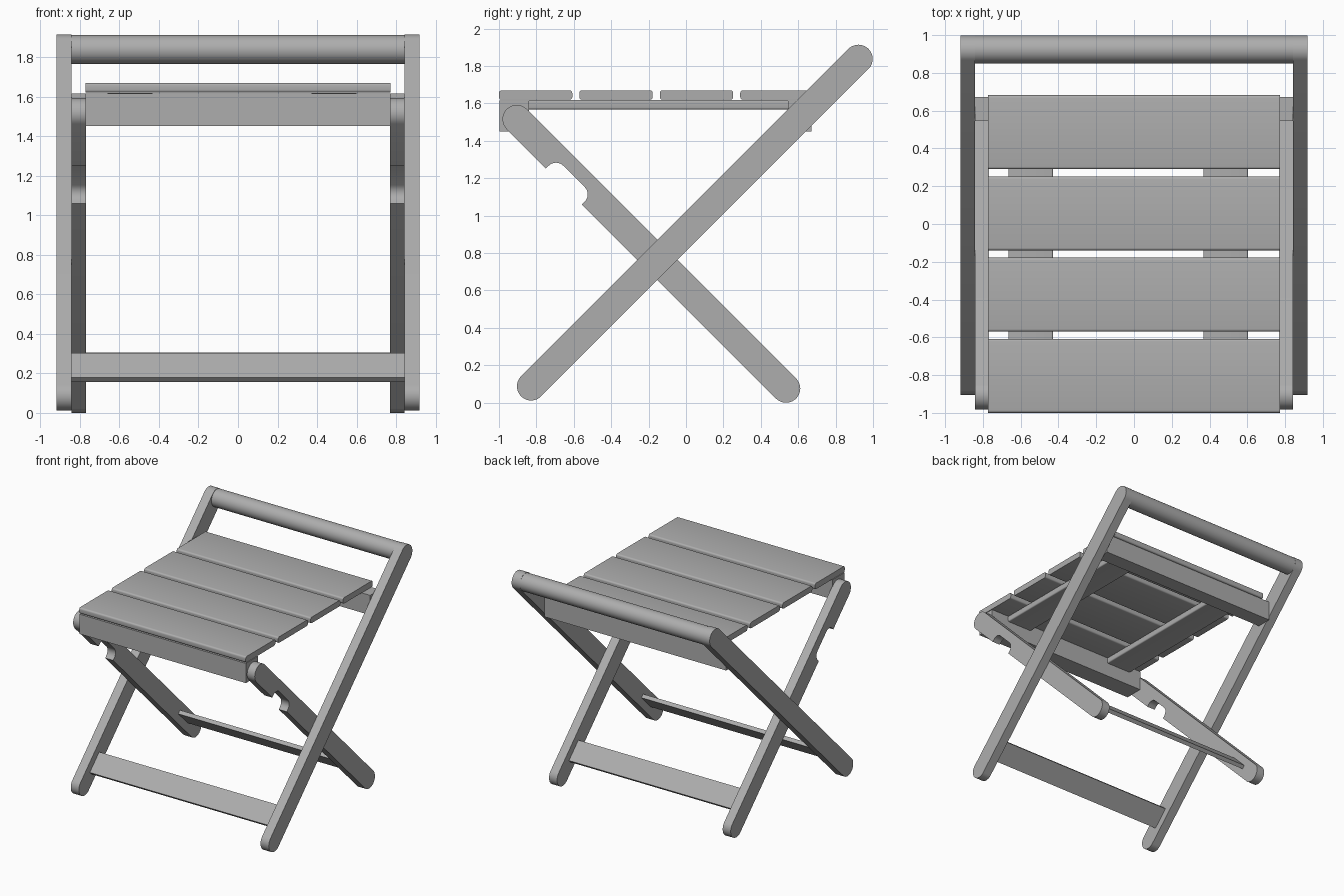
import bpy, bmesh
from math import sin, cos, pi, radians, sqrt

if "Cube" in bpy.data.objects:
    bpy.data.objects.remove(bpy.data.objects["Cube"])

# mid-grey paint
grey = bpy.data.materials.new("grey")
grey.diffuse_color = (0.42, 0.42, 0.42, 1)
grey.use_nodes = True
grey.node_tree.nodes["Principled BSDF"].inputs["Base Color"].default_value = grey.diffuse_color

def finish(name, bm):
    bmesh.ops.recalc_face_normals(bm, faces=bm.faces)
    me = bpy.data.meshes.new(name)
    bm.to_mesh(me)
    bm.free()
    me.materials.append(grey)
    ob = bpy.data.objects.new(name, me)
    bpy.context.collection.objects.link(ob)
    bpy.ops.object.select_all(action='DESELECT')
    ob.select_set(True)
    bpy.context.view_layer.objects.active = ob
    bpy.ops.object.shade_smooth_by_angle(angle=radians(30))
    return ob

def extrude_x(name, pts, x0, x1):
    """Extrude a closed (y, z) outline along x."""
    bm = bmesh.new()
    f = bm.faces.new([bm.verts.new((x0, y, z)) for y, z in pts])
    r = bmesh.ops.extrude_face_region(bm, geom=[f])
    vs = [v for v in r['geom'] if isinstance(v, bmesh.types.BMVert)]
    bmesh.ops.translate(bm, verts=vs, vec=(x1 - x0, 0, 0))
    return finish(name, bm)

def box(name, x, y, z, bevel=0, axis=0):
    """Box from ranges, with the edges along one axis optionally rounded."""
    bm = bmesh.new()
    bmesh.ops.create_cube(bm, size=1)
    for v in bm.verts:
        v.co = [r[0] if c < 0 else r[1] for c, r in zip(v.co, (x, y, z))]
    if bevel:
        es = [e for e in bm.edges
              if abs((e.verts[0].co - e.verts[1].co)[axis]) > 1e-4]
        bmesh.ops.bevel(bm, geom=es, offset=bevel, segments=4, profile=0.5,
                        affect='EDGES')
    return finish(name, bm)

def arc(cx, cy, r, a0, a1, n=12):
    return [(cx + r * cos(radians(a0 + (a1 - a0) * i / n)),
             cy + r * sin(radians(a0 + (a1 - a0) * i / n))) for i in range(n + 1)]

def place(pts, origin, d):
    """Map (along, across) points onto the leg plane; d is its unit direction."""
    return [(origin[0] + t * d[0] - s * d[1], origin[1] + t * d[1] + s * d[0])
            for t, s in pts]

R, H = 0.076, sqrt(0.5)
UP, DOWN = (H, H), (H, -H)
OUT0, OUT_LEN = (-0.828, 0.088), 1.75 / H      # outer leg foot centre, length
IN0, IN_LEN = (-0.905, 1.516), 1.44 / H        # inner leg top centre, length

# leg outlines: plain stadium, and stadium with a rounded notch underneath
outer = arc(OUT_LEN, 0, R, -90, 90, 20) + arc(0, 0, R, 90, 270, 20)
n0, n1, f = 0.297, 0.569, 0.055
notch = ([(n0, -R)] + arc(n0 + f, -f, f, 180, 90, 8)
         + arc(n1 - f, -f, f, 90, 0, 8) + [(n1, -R)])
inner = arc(IN_LEN, 0, R, -90, 90, 20) + arc(0, 0, R, 90, 270, 20) + notch

for side, s in (("left", -1), ("right", 1)):
    extrude_x("outer_leg_" + side, place(outer, OUT0, UP), s * 0.842, s * 0.918)
    extrude_x("inner_leg_" + side, place(inner, IN0, DOWN), s * 0.768, s * 0.842)

# round handle bar
extrude_x("handle_bar", arc(0.924, 1.838, 0.073, 0, 360, 40)[:-1], -0.842, 0.842)

# flat stretchers between the feet
def board(t):
    w, h = 0.088, 0.016
    return [(t - w, -h), (t + w, -h), (t + w, h), (t - w, h)]
extrude_x("front_stretcher", place(board(0.2), OUT0, UP), -0.842, 0.842)
extrude_x("back_stretcher", place(board(IN_LEN - 0.22), IN0, DOWN), -0.768, 0.768)

# seat slats
for i in range(4):
    y = -1 + 0.43 * i
    box(f"seat_slat_{i + 1}", (-0.772, 0.772), (y, y + 0.392), (1.62, 1.67), 0.014, 0)

# seat frame
box("front_rail", (-0.772, 0.772), (-0.998, -0.84), (1.45, 1.615))
box("back_rail", (-0.843, 0.843), (0.545, 0.672), (1.45, 1.615))
for side, x in (("left", -0.665), ("right", 0.367)):
    box("seat_support_" + side, (x, x + 0.237), (-0.84, 0.545), (1.568, 1.619), 0.01, 1)
